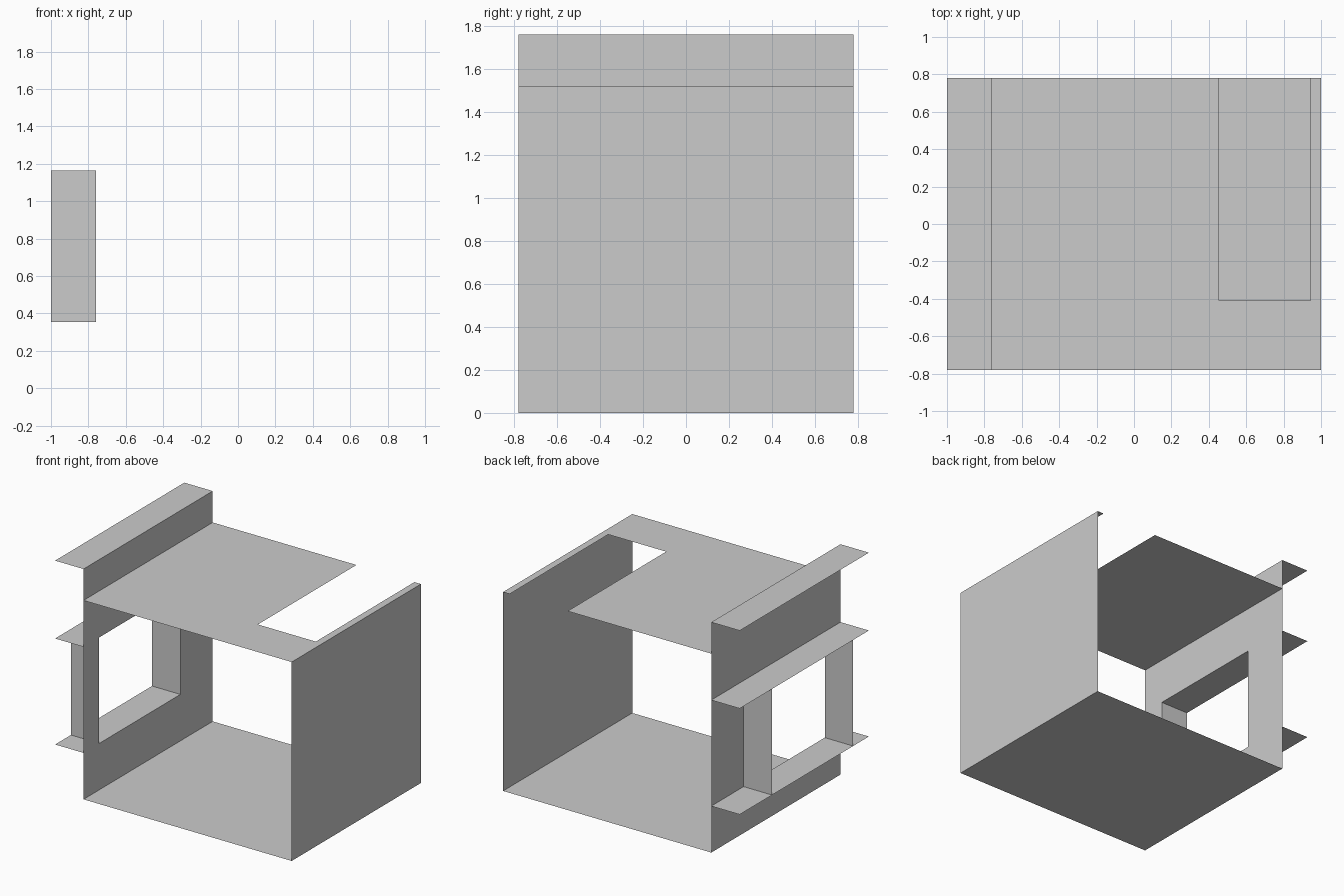
import bpy

if "Cube" in bpy.data.objects:
    bpy.data.objects.remove(bpy.data.objects["Cube"])

X0, X1, XL = -0.76, 1.0, -1.0      # left wall, right wall, ledge tip
Y = 0.78                           # half depth
ROOF, TOP = 1.52, 1.76             # roof height, parapet height
WZ0, WZ1 = 0.355, 1.165            # window sill and head
WY0, WY1 = -0.59, 0.39             # window sides


def sheet(name, verts, faces=None):
    """Thin flat panel made from an outline, or from several faces."""
    mesh = bpy.data.meshes.new(name)
    mesh.from_pydata(verts, [], faces or [tuple(range(len(verts)))])
    mesh.update()
    obj = bpy.data.objects.new(name, mesh)
    bpy.context.collection.objects.link(obj)
    return obj


def flat(name, xa, xb, z):
    """Horizontal panel over the full depth."""
    return sheet(name, [(xa, -Y, z), (xb, -Y, z), (xb, Y, z), (xa, Y, z)])


# floor, facing down
sheet("floor", [(X0, -Y, 0), (X0, Y, 0), (X1, Y, 0), (X1, -Y, 0)])

# right wall
sheet("right_wall", [(X1, -Y, 0), (X1, Y, 0), (X1, Y, ROOF), (X1, -Y, ROOF)])

# roof with a notch open to the back
roof = [(X0, -Y), (X1, -Y), (X1, Y), (0.945, Y), (0.945, -0.41),
        (0.455, -0.41), (0.455, Y), (X0, Y)]
sheet("roof", [(x, y, ROOF) for x, y in roof])

# left wall: frame of four quads round the window opening
outer = [(-Y, 0), (-Y, TOP), (Y, TOP), (Y, 0)]
inner = [(WY0, WZ0), (WY0, WZ1), (WY1, WZ1), (WY1, WZ0)]
sheet("left_wall", [(X0, y, z) for y, z in outer + inner],
      [(i, 4 + i, 4 + (i + 1) % 4, (i + 1) % 4) for i in range(4)])

# ledges over the full depth
for name, z in (("sill_ledge", WZ0), ("head_ledge", WZ1), ("top_ledge", TOP)):
    flat(name, XL, X0, z)

# upright panels at the window sides
for name, y in (("window_front_jamb", WY0), ("window_back_jamb", WY1)):
    sheet(name, [(XL, y, WZ0), (X0, y, WZ0), (X0, y, WZ1), (XL, y, WZ1)])
